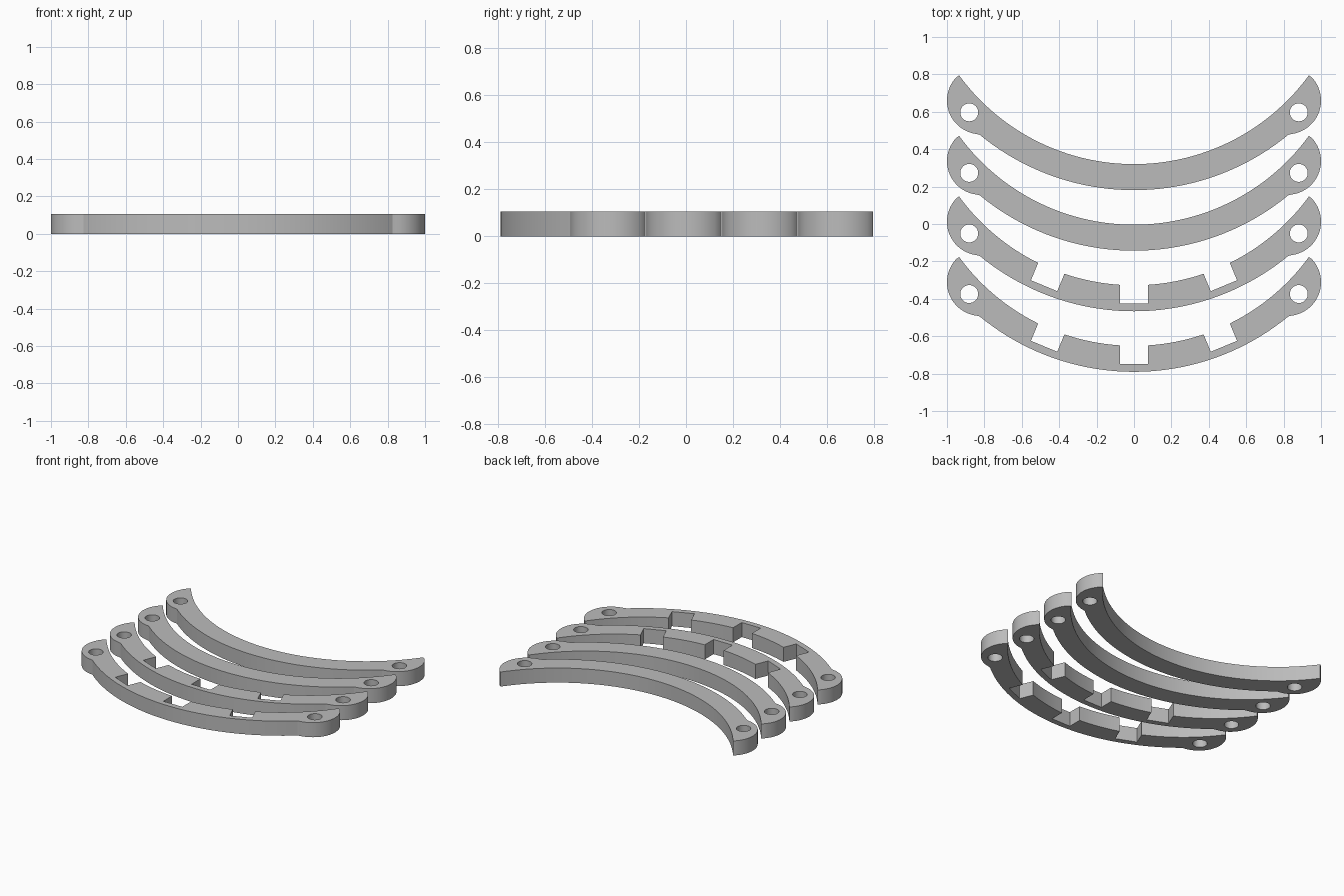
import bpy, bmesh
from math import sin, cos, asin, atan2, radians, pi, ceil
from mathutils import Vector, Matrix

if "Cube" in bpy.data.objects:
    bpy.data.objects.remove(bpy.data.objects["Cube"])

HEIGHT = 0.106
R_IN, R_OUT = 1.158, 1.297        # inner and outer edge of the arched band
R_FLOOR, HALF_W = 1.256, 0.076    # notch floor distance and half width
ARC_Y = 1.478                     # arc centre of the rearmost bracket
PITCH = 0.3238                    # spacing between brackets
EAR = Vector((0.82, 0.66 - ARC_Y))        # rounded ear, relative to arc centre
HOLE = Vector((0.881, 0.597 - ARC_Y))     # pin hole
EAR_R, HOLE_R = 0.18, 0.048
TIP = asin(0.935 / R_IN)
FOOT = asin(0.825 / R_OUT)

grey = bpy.data.materials.new("plain grey")
grey.diffuse_color = (0.5, 0.5, 0.5, 1)
grey.use_nodes = True
grey.node_tree.nodes["Principled BSDF"].inputs["Base Color"].default_value = grey.diffuse_color


def band(r, t):
    """Point on the arch, t measured from straight down."""
    return Vector((r * sin(t), -r * cos(t)))


def arc(r, a, b):
    n = max(2, ceil(abs(b - a) / radians(2)))
    return [band(r, a + (b - a) * i / n) for i in range(n + 1)]


def ear_arc():
    """Right ear, from the band's outer edge round to the pointed tip."""
    p, q = band(R_OUT, FOOT) - EAR, band(R_IN, TIP) - EAR
    a, b = atan2(p.y, p.x), atan2(q.y, q.x)
    return [EAR + EAR_R * Vector((cos(a + (b - a) * i / 24), sin(a + (b - a) * i / 24)))
            for i in range(1, 24)]


def outline(notches):
    right = ear_arc()
    left = [Vector((-p.x, p.y)) for p in reversed(right)]
    pts = arc(R_OUT, -FOOT, FOOT) + right
    # Inner edge from right tip to left tip, stepping into each notch
    t, half = TIP, asin(HALF_W / R_IN)
    for a in notches:
        pts += arc(R_IN, t, a + half)
        turn = Matrix.Rotation(a, 2)
        pts += [turn @ Vector((s * HALF_W, -R_FLOOR)) for s in (1, -1)]
        t = a - half
    return pts + arc(R_IN, t, -TIP) + left


def bracket(name, y, notches=()):
    bm = bmesh.new()
    loops = [outline(notches)]
    for s in (-1, 1):
        loops.append([Vector((s * HOLE.x + HOLE_R * cos(k * pi / 16),
                              HOLE.y + HOLE_R * sin(k * pi / 16))) for k in range(32)])
    for loop in loops:
        vs = [bm.verts.new((p.x, p.y, 0)) for p in loop]
        for i, v in enumerate(vs):
            bm.edges.new((vs[i - 1], v))
    # Fill the flat profile with its holes, then extrude to thickness
    bmesh.ops.triangle_fill(bm, use_beauty=True, edges=bm.edges[:], normal=(0, 0, 1))
    ext = bmesh.ops.extrude_face_region(bm, geom=bm.faces[:], use_keep_orig=True)
    bmesh.ops.translate(bm, vec=(0, 0, HEIGHT),
                        verts=[g for g in ext["geom"] if isinstance(g, bmesh.types.BMVert)])
    bmesh.ops.recalc_face_normals(bm, faces=bm.faces[:])
    me = bpy.data.meshes.new(name)
    bm.to_mesh(me)
    bm.free()
    me.materials.append(grey)
    ob = bpy.data.objects.new(name, me)
    ob.location.y = y
    bpy.context.collection.objects.link(ob)
    bpy.ops.object.select_all(action='DESELECT')
    ob.select_set(True)
    bpy.context.view_layer.objects.active = ob
    bpy.ops.object.shade_smooth_by_angle(angle=radians(25))


# Two plain brackets at the back, two notched ones at the front
NOTCHES = [radians(a) for a in (22.5, 0, -22.5)]
bracket("plain_bracket_rear", ARC_Y)
bracket("plain_bracket_middle", ARC_Y - PITCH)
bracket("notched_bracket_middle", ARC_Y - 2 * PITCH, NOTCHES)
bracket("notched_bracket_front", ARC_Y - 3 * PITCH, NOTCHES)
